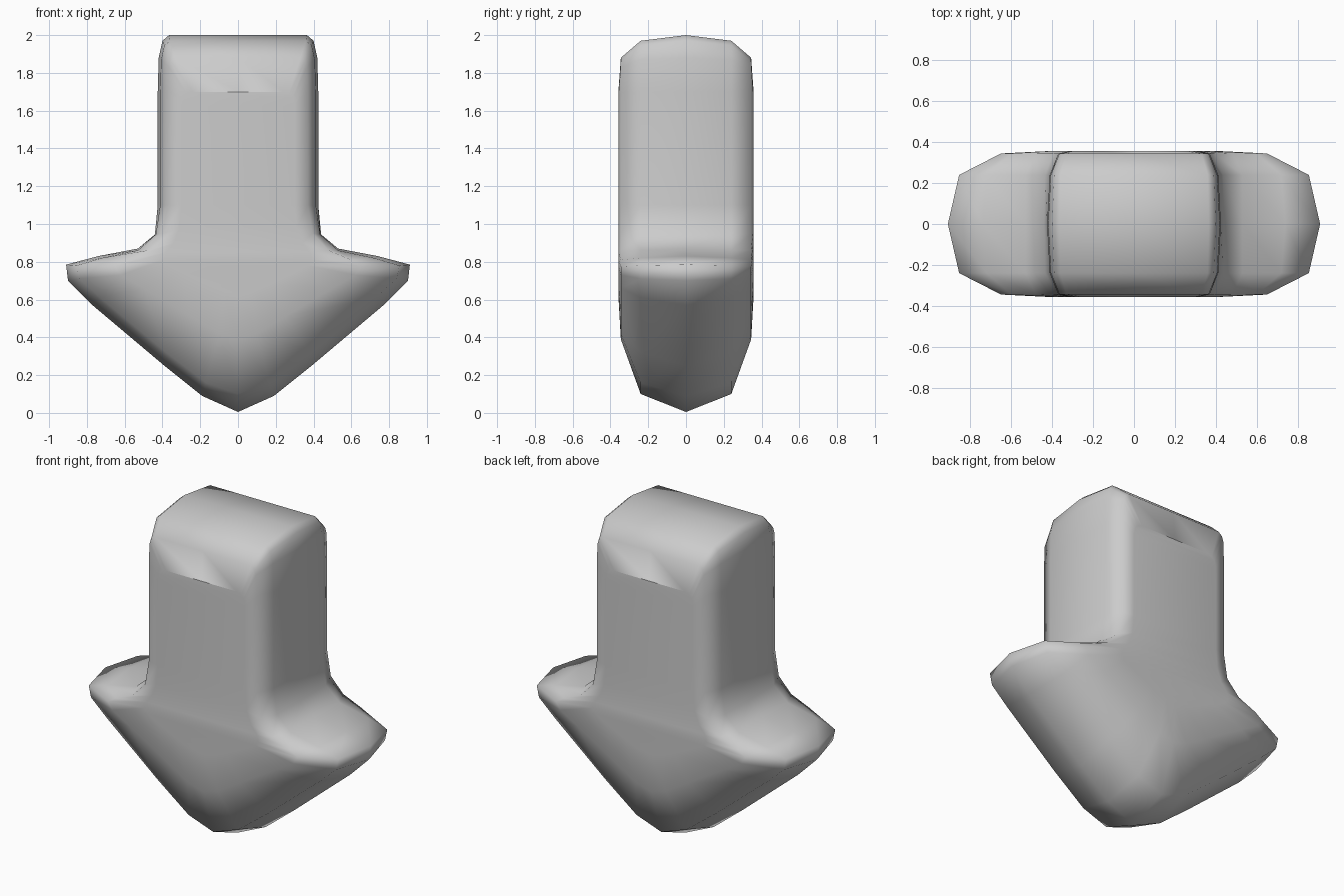
import bpy, bmesh

cube = bpy.data.objects.get("Cube")
if cube:
    bpy.data.objects.remove(cube, do_unlink=True)

mat = bpy.data.materials.new("plain_grey")
mat.use_nodes = True
grey = (0.6, 0.6, 0.6, 1)
mat.diffuse_color = grey
mat.node_tree.nodes["Principled BSDF"].inputs["Base Color"].default_value = grey

# Half outlines (x, z) from the arrow tip up to the shaft top, by depth
SECTIONS = [
    (0.0, [(0, .005), (.19, .09), (.39, .25), (.77, .57), (.90, .70), (.91, .785), (.74, .83), (.53, .87),
           (.44, .945), (.425, 1.1), (.425, 1.7), (.42, 1.88), (.40, 1.97), (.365, 2), (0, 2)]),
    (0.24, [(0, .10), (.17, .16), (.38, .32), (.73, .61), (.84, .71), (.855, .78), (.72, .82), (.53, .86),
            (.435, .945), (.412, 1.1), (.412, 1.7), (.407, 1.87), (.39, 1.945), (.36, 1.97), (0, 1.97)]),
    (0.345, [(0, .39), (.10, .42), (.25, .51), (.50, .66), (.62, .73), (.65, .775), (.60, .81), (.48, .86),
             (.395, .95), (.37, 1.1), (.37, 1.7), (.365, 1.83), (.355, 1.86), (.33, 1.88), (0, 1.88)]),
    (0.358, [(0, .62), (.07, .64), (.17, .68), (.30, .74), (.37, .78), (.39, .81), (.38, .85), (.34, .90),
             (.31, .98), (.30, 1.1), (.30, 1.62), (.29, 1.67), (.27, 1.69), (.24, 1.70), (0, 1.70)]),
]


def ring(bm, y, half):
    """Closed outline, mirrored across x."""
    pts = half + [(-x, z) for x, z in half[-2:0:-1]]
    return [bm.verts.new((x, y, z)) for x, z in pts]


# Rounded arrow body: outlines lofted from back to front, capped at both ends
bm = bmesh.new()
layers = [(-y, h) for y, h in reversed(SECTIONS)] + SECTIONS[1:]
rings = [ring(bm, y, h) for y, h in layers]
for a, b in zip(rings, rings[1:]):
    n = len(a)
    for i in range(n):
        j = (i + 1) % n
        bm.faces.new((a[i], a[j], b[j], b[i]))

# Flat front and back faces, as rows between the left and right edges
for r in (rings[0], rings[-1]):
    n = len(r)
    for i in range(n // 2):
        row = [r[i], r[i + 1], r[-i - 1], r[-i % n]]
        bm.faces.new(list(dict.fromkeys(row)))
bmesh.ops.recalc_face_normals(bm, faces=bm.faces)

mesh = bpy.data.meshes.new("arrow_body")
bm.to_mesh(mesh)
bm.free()
mesh.materials.append(mat)
for p in mesh.polygons:
    p.use_smooth = True
arrow = bpy.data.objects.new("arrow_body", mesh)
bpy.context.collection.objects.link(arrow)
